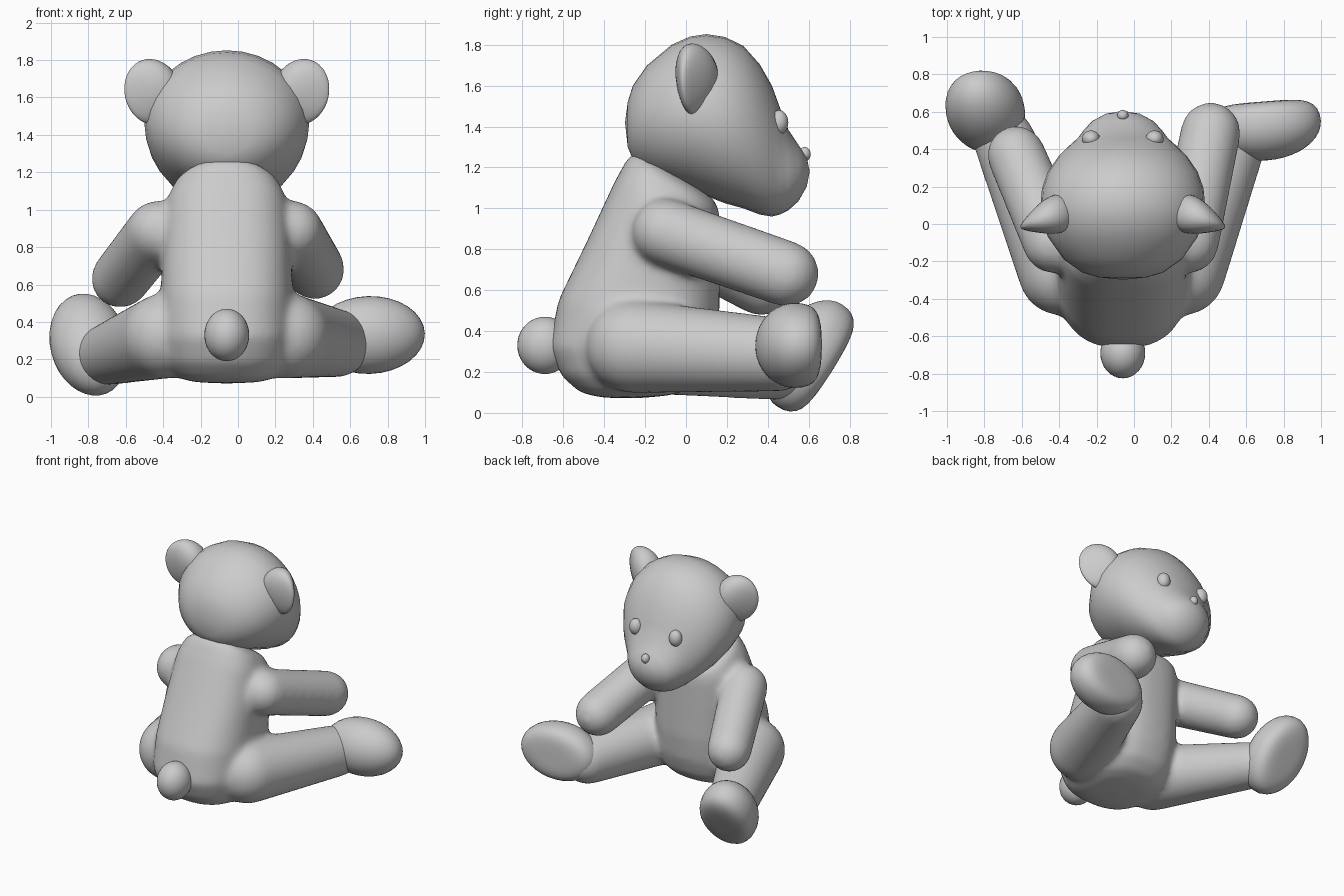
import bpy, bmesh, math
from mathutils import Vector, Matrix

if "Cube" in bpy.data.objects:
    bpy.data.objects.remove(bpy.data.objects["Cube"])

CX = -0.06  # centre line of the torso and head


def finish(bm, name):
    bmesh.ops.recalc_face_normals(bm, faces=bm.faces[:])
    for f in bm.faces:
        f.smooth = True
    me = bpy.data.meshes.new(name)
    bm.to_mesh(me)
    bm.free()
    ob = bpy.data.objects.new(name, me)
    bpy.context.collection.objects.link(ob)
    return ob


def loft(name, start, rings, end):
    """Skin closed rings of points, capped with a pole at each end."""
    bm = bmesh.new()
    rows = [[bm.verts.new(p) for p in r] for r in rings]
    n = len(rows[0])
    for a, b in zip(rows, rows[1:]):
        for i in range(n):
            bm.faces.new((a[i], a[(i + 1) % n], b[(i + 1) % n], b[i]))
    for pole, r in ((start, rows[0]), (end, rows[-1])):
        v = bm.verts.new(pole)
        for i in range(n):
            bm.faces.new((v, r[i], r[(i + 1) % n]))
    return finish(bm, name)


def ring(p, q, hw, power=2.0, n=32):
    """Superellipse ring spanning points p and q in the yz plane, half width hw."""
    pts = []
    for i in range(n):
        t = 2 * math.pi * i / n
        c, s = math.cos(t), math.sin(t)
        c = math.copysign(abs(c) ** (2 / power), c)
        s = math.copysign(abs(s) ** (2 / power), s)
        k = 0.5 + 0.5 * c
        pts.append((CX + hw * s, p[0] + (q[0] - p[0]) * k, p[1] + (q[1] - p[1]) * k))
    return pts


def capsule(name, a, b, ra, rb, n=28):
    """Tapered round-ended limb."""
    a, b = Vector(a), Vector(b)
    d = (b - a).normalized()
    u = d.orthogonal().normalized()
    w = d.cross(u)
    rings = []
    for c, r, lo in ((a, ra, -90), (b, rb, 0)):
        for k in range(7):
            ang = math.radians(lo + k * 15)
            if abs(math.cos(ang)) < 0.01:
                continue
            rings.append([c + d * r * math.sin(ang) + r * math.cos(ang) *
                          (u * math.cos(t) + w * math.sin(t))
                          for t in (2 * math.pi * i / n for i in range(n))])
    return loft(name, a - d * ra, rings, b + d * rb)


def ellipsoid(name, loc, size, rot=Matrix(), sole=None, wedge=0.0):
    """Scaled ball; sole flattens the lower half, wedge thickens y along x."""
    bm = bmesh.new()
    bmesh.ops.create_uvsphere(bm, u_segments=32, v_segments=20, radius=1)
    for v in bm.verts:
        x, y, z = v.co
        zz = z * size[2]
        if sole and z < 0:
            zz = -sole * (1 - (1 + z) ** 2)
        v.co = (x * size[0], y * size[1] * (1 + wedge * x), zz)
    bm.transform(Matrix.Translation(loc) @ rot)
    return finish(bm, name)


# torso: back point, front point, half width
torso = [((-0.42, 0.075), (-0.08, 0.085), 0.19), ((-0.52, 0.10), (0.02, 0.115), 0.27),
         ((-0.61, 0.18), (0.10, 0.19), 0.33), ((-0.67, 0.32), (0.145, 0.32), 0.355),
         ((-0.625, 0.55), (0.165, 0.50), 0.355), ((-0.48, 0.85), (0.165, 0.75), 0.345),
         ((-0.35, 1.13), (0.165, 0.94), 0.325), ((-0.29, 1.24), (0.16, 1.01), 0.28),
         ((-0.25, 1.28), (0.13, 1.05), 0.21)]
body = loft("body", (CX, -0.25, 0.07), [ring(p, q, w, 2.5) for p, q, w in torso],
            (CX, -0.05, 1.17))

# arms and legs
limbs = [capsule("right_arm", (0.29, -0.10, 0.885), (0.41, 0.49, 0.68), 0.165, 0.162),
         capsule("left_arm", (-0.43, -0.10, 0.885), (-0.63, 0.37, 0.63), 0.165, 0.157),
         capsule("right_leg", (0.26, -0.26, 0.325), (0.53, 0.45, 0.285), 0.23, 0.182),
         capsule("left_leg", (-0.39, -0.26, 0.325), (-0.70, 0.46, 0.225), 0.23, 0.165)]

# blend the limbs into the torso
bpy.ops.object.select_all(action='DESELECT')
for ob in [body] + limbs:
    ob.select_set(True)
bpy.context.view_layer.objects.active = body
bpy.ops.object.join()
body.name = "body_with_limbs"
rm = body.modifiers.new("blend", 'REMESH')
rm.mode = 'VOXEL'
rm.voxel_size = 0.018
rm.use_smooth_shade = True
sm = body.modifiers.new("soften", 'SMOOTH')
sm.factor = 0.5
sm.iterations = 28

# head with muzzle: y, low z, high z, half width
head = [(-0.285, 1.30, 1.52, 0.13), (-0.26, 1.24, 1.60, 0.215), (-0.19, 1.17, 1.70, 0.315),
        (-0.07, 1.12, 1.80, 0.40), (0.02, 1.09, 1.84, 0.43), (0.10, 1.06, 1.852, 0.44),
        (0.19, 1.025, 1.838, 0.432), (0.28, 1.0, 1.795, 0.40), (0.36, 0.97, 1.705, 0.345),
        (0.42, 0.96, 1.60, 0.285), (0.46, 0.97, 1.49, 0.24), (0.50, 0.99, 1.385, 0.21),
        (0.55, 1.035, 1.31, 0.165), (0.59, 1.105, 1.25, 0.09)]
loft("head", (CX, -0.298, 1.42), [ring((y, lo), (y, hi), w) for y, lo, hi, w in head],
     (CX, 0.605, 1.18))

# ears and eyes
for side, label in ((-1, "left"), (1, "right")):
    rot = Matrix.Rotation(side * -0.35, 4, 'Z') @ Matrix.Rotation(side * 0.32, 4, 'Y')
    ellipsoid(label + "_ear", (CX + side * 0.40, 0.035, 1.63), (0.155, 0.09, 0.178), rot,
              wedge=-side * 0.6)
    ellipsoid(label + "_eye", (CX + side * 0.17, 0.455, 1.42), (0.048, 0.045, 0.06))

# nose and tail
ellipsoid("nose", (CX, 0.58, 1.265), (0.03, 0.03, 0.035))
ellipsoid("tail", (CX, -0.69, 0.33), (0.12, 0.135, 0.14))

# feet with flat soles: toe direction and sole normal set the pose
for label, loc, toe, down in (("right", (0.70, 0.53, 0.33), (1, 0.08, 0.03), (-0.08, 1, 0)),
                              ("left", (-0.795, 0.605, 0.28), (-0.22, 0.52, 0.83), (-0.1, 0.84, -0.54))):
    z = -Vector(down).normalized()
    y = z.cross(Vector(toe)).normalized()
    x = y.cross(z)
    rot = Matrix((x, y, z)).transposed().to_4x4()
    ellipsoid(label + "_foot", loc, (0.30, 0.208, 0.19), rot, sole=0.125)
